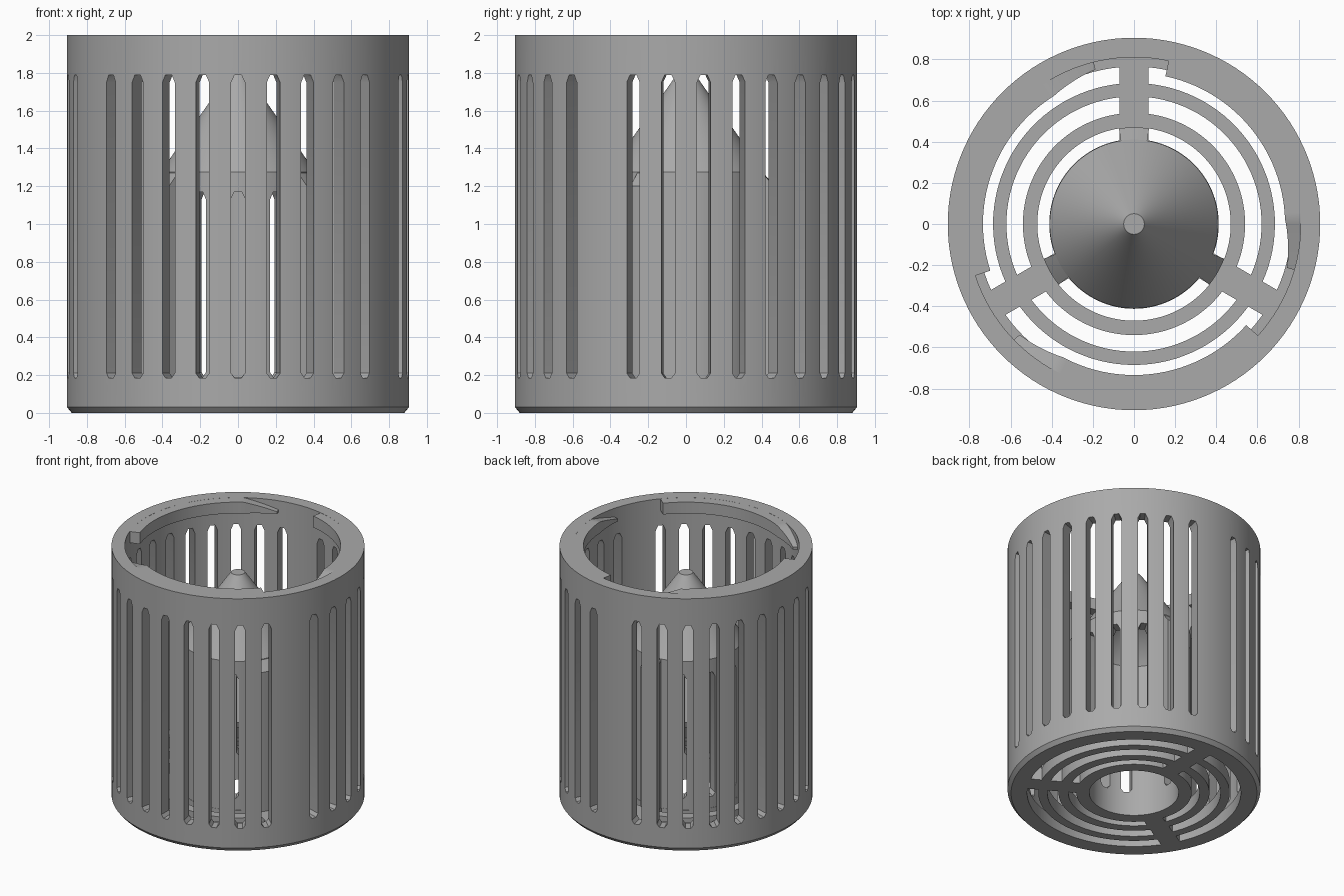
import bpy, bmesh
from math import sin, cos, asin, radians, tau

if "Cube" in bpy.data.objects:
    bpy.data.objects.remove(bpy.data.objects["Cube"])

grey = bpy.data.materials.new("plain_grey")
grey.use_nodes = True
COLOUR = (0.4, 0.4, 0.4, 1)
grey.diffuse_color = COLOUR
grey.node_tree.nodes["Principled BSDF"].inputs["Base Color"].default_value = COLOUR


def sweep(bm, sections, closed=False):
    """Join (angle, [(radius, z), ...]) sections turned around the z axis."""
    rings = [[bm.verts.new((r * cos(a), r * sin(a), z)) for r, z in prof]
             for a, prof in sections]
    pairs = list(zip(rings, rings[1:]))
    if closed:
        pairs.append((rings[-1], rings[0]))
    else:
        bm.faces.new(rings[0])
        bm.faces.new(rings[-1][::-1])
    n = len(rings[0])
    for p, q in pairs:
        for i in range(n):
            j = (i + 1) % n
            bm.faces.new((p[i], q[i], q[j], p[j]))


def arc(start, end, profile, steps=24):
    return [(start + (end - start) * i / steps, profile) for i in range(steps + 1)]


def finish(bm, name):
    bmesh.ops.remove_doubles(bm, verts=bm.verts, dist=1e-5)
    bmesh.ops.recalc_face_normals(bm, faces=bm.faces)
    mesh = bpy.data.meshes.new(name)
    bm.to_mesh(mesh)
    bm.free()
    mesh.materials.append(grey)
    ob = bpy.data.objects.new(name, mesh)
    bpy.context.collection.objects.link(ob)
    return ob


def add_slot(bm, angle, half, low, high, r_in, r_out):
    """Radial prism with eased lower corners and a chamfered top."""
    outline = [(-half, low + 0.025), (-half * 0.5, low), (half * 0.5, low),
               (half, low + 0.025), (half, high - 0.04), (half * 0.5, high),
               (-half * 0.5, high), (-half, high - 0.04)]
    a = radians(angle)
    ends = [[bm.verts.new((r * cos(a) - t * sin(a), r * sin(a) + t * cos(a), z))
             for t, z in outline] for r in (r_in, r_out)]
    bm.faces.new(ends[0])
    bm.faces.new(ends[1][::-1])
    for i in range(len(outline)):
        j = (i + 1) % len(outline)
        bm.faces.new((ends[0][i], ends[1][i], ends[1][j], ends[0][j]))


SPOKES = (90, 210, 330)

# Body: outer wall, floor and hollow centre tube with a cone cap
profile = [(0, 1.66), (0.32, 1.23), (0.32, 0), (0.88, 0), (0.905, 0.03),
           (0.905, 2), (0.81, 2), (0.81, 0.1), (0.41, 0.1), (0.41, 1.275),
           (0.05, 1.79), (0, 1.79)]
bm = bmesh.new()
sweep(bm, [(tau * i / 120, profile) for i in range(120)], closed=True)
body = finish(bm, "basket_body")

# Cutters: wall slots, tube slots and curved floor openings
bm = bmesh.new()
for angle in range(6, 366, 12):
    if angle not in SPOKES:
        add_slot(bm, angle, 0.036, 0.185, 1.79, 0.7, 1.0)
wall_cutter = finish(bm, "wall_slot_cutter")

bm = bmesh.new()
for angle in range(0, 360, 30):
    if angle not in SPOKES:
        add_slot(bm, angle, 0.04, 0.19, 1.17, 0.25, 0.5)
tube_cutter = finish(bm, "tube_slot_cutter")

bm = bmesh.new()
for spoke in SPOKES:
    for r0, r1 in ((0.412, 0.47), (0.54, 0.62), (0.685, 0.765)):
        inner, outer = asin(0.07 / r0), asin(0.07 / r1)
        start, span, rows = radians(spoke), tau / 3, 32
        grid = []
        for i in range(rows + 1):
            f = i / rows
            grid.append([(r, start + e + (span - 2 * e) * f, z) for r, e, z in
                         ((r0, inner, -0.1), (r1, outer, -0.1),
                          (r1, outer, 0.15), (r0, inner, 0.15))])
        rings = [[bm.verts.new((r * cos(a), r * sin(a), z)) for r, a, z in row]
                 for row in grid]
        bm.faces.new(rings[0])
        bm.faces.new(rings[-1][::-1])
        for p, q in zip(rings, rings[1:]):
            for i in range(4):
                j = (i + 1) % 4
                bm.faces.new((p[i], q[i], q[j], p[j]))
floor_cutter = finish(bm, "floor_opening_cutter")

for cutter in (wall_cutter, tube_cutter, floor_cutter):
    mod = body.modifiers.new(cutter.name, 'BOOLEAN')
    mod.operation = 'DIFFERENCE'
    mod.solver = 'EXACT'
    mod.object = cutter

# Apply the cuts, then drop the cutters
bpy.context.view_layer.update()
cut = bpy.data.meshes.new_from_object(
    body.evaluated_get(bpy.context.evaluated_depsgraph_get()))
body.modifiers.clear()
body.data = cut
for cutter in (wall_cutter, tube_cutter, floor_cutter):
    bpy.data.objects.remove(cutter)

# Upright ribs on the tube above each spoke
bm = bmesh.new()
half = asin(0.07 / 0.45)
rib = [(0.4, 0.005), (0.47, 0.005), (0.47, 1.2), (0.41, 1.27), (0.4, 1.27)]
for spoke in SPOKES:
    c = radians(spoke)
    sweep(bm, arc(c - half, c + half, rib, 6))
ribs = finish(bm, "tube_ribs")

# Locking lips inside the rim, each with a ramped lead-in
bm = bmesh.new()
for turn in SPOKES:
    sections = []
    for deg in range(-16, 79, 2):
        f = max(0, (2 - deg) / 18)
        r = 0.734 + 0.04 * f
        top = 1.9995 - 0.07 * f
        sections.append((radians(deg + turn - 90),
                         [(r, 1.91), (0.82, 1.91), (0.82, top), (r, top)]))
    sweep(bm, sections)
lips = finish(bm, "locking_lips")

bpy.ops.object.select_all(action='DESELECT')
for ob in (body, ribs, lips):
    ob.select_set(True)
bpy.context.view_layer.objects.active = body
bpy.ops.object.shade_smooth_by_angle(angle=radians(30))
